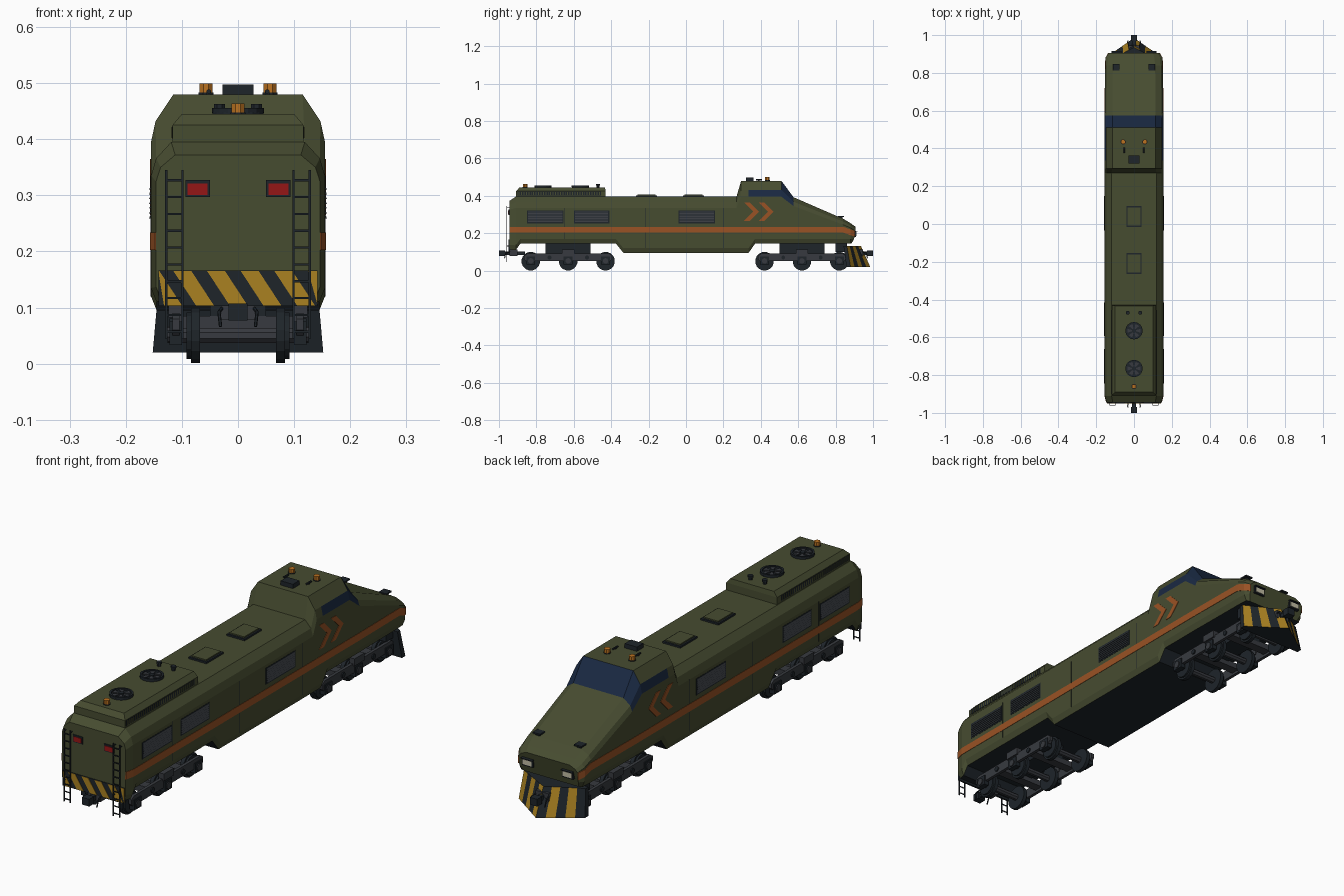
import bpy, bmesh, math
from mathutils import Vector

if "Cube" in bpy.data.objects:
    bpy.data.objects.remove(bpy.data.objects["Cube"])


def mat(name, r, g, b):
    m = bpy.data.materials.new(name)
    m.diffuse_color = (r, g, b, 1)
    m.use_nodes = True
    m.node_tree.nodes["Principled BSDF"].inputs["Base Color"].default_value = m.diffuse_color
    return m


OLIVE = mat("olive", .062, .072, .030)
ORANGE = mat("orange", .32, .085, .018)
DARK = mat("dark", .013, .018, .023)
STEEL = mat("steel", .038, .042, .050)
YELLOW = mat("yellow", .40, .22, .015)
RED = mat("red", .30, .008, .008)
GLASS = mat("glass", .010, .022, .055)
AMBER = mat("amber", .50, .17, .015)
CREAM = mat("cream", .55, .52, .38)


class Part:
    """Collects simple solids into one named object."""

    def __init__(self, name, *mats):
        self.name, self.mats, self.bm = name, mats, bmesh.new()

    def face(self, vs, m=0):
        self.bm.faces.new(vs).material_index = m

    def prism(self, pts, vec, m=0):
        a = [self.bm.verts.new(p) for p in pts]
        b = [self.bm.verts.new(Vector(p) + Vector(vec)) for p in pts]
        self.skin([a, b], lambda i, j: m, m)

    def skin(self, rings, pick, cap=0):
        n = len(rings[0])
        for i in range(len(rings) - 1):
            for j in range(n):
                k = (j + 1) % n
                self.face((rings[i][j], rings[i][k], rings[i + 1][k], rings[i + 1][j]), pick(i, j))
        self.face(rings[0], cap)
        self.face(rings[-1], cap)

    def box(self, x0, x1, y0, y1, z0, z1, m=0):
        self.prism([(x0, y0, z0), (x1, y0, z0), (x1, y1, z0), (x0, y1, z0)], (0, 0, z1 - z0), m)

    def cyl(self, p, q, r, n=8, m=0):
        p, q = Vector(p), Vector(q)
        rot = (q - p).to_track_quat('Z', 'Y')
        self.prism([p + rot @ Vector((r * math.cos((i + .5) * math.tau / n), r * math.sin((i + .5) * math.tau / n), 0))
                    for i in range(n)], q - p, m)

    def done(self):
        bmesh.ops.recalc_face_normals(self.bm, faces=self.bm.faces)
        me = bpy.data.meshes.new(self.name)
        self.bm.to_mesh(me)
        for m in self.mats:
            me.materials.append(m)
        bpy.context.collection.objects.link(bpy.data.objects.new(self.name, me))


# Body shell: lofted sections (y, bottom, w, z1, w2, z2, top w, top z)
M = (.155, .335, .146, .366, .119, .395)
C = (.155, .395, .147, .432, .115, .48)
SECT = [(-.945, .112, .146, .325, .138, .35, .112, .372), (-.91, .11, *M), (-.885, .145, *M),
        (-.375, .145, *M), (-.335, .095, *M), (.27, .095, *M), (.295, .095, *C), (.335, .095, *C),
        (.37, .145, *C), (.51, .145, *C), (.575, .145, .155, .345, .147, .368, .115, .392),
        (.84, .145, .152, .245, .142, .262, .112, .277), (.88, .145, .150, .228, .138, .241, .108, .253),
        (.905, .145, .135, .212, .125, .224, .10, .235)]
body = Part("body_shell", OLIVE, GLASS, DARK)
rings = []
for i, (y, zb, w, z1, w2, z2, wt, zt) in enumerate(SECT):
    dy = -.02 if i == len(SECT) - 1 else 0
    half = [(w - .010, y + dy, zb), (w, y + dy * .3, zb + .025), (w, y, z1), (w2, y, z2), (wt, y, zt)]
    rings.append([body.bm.verts.new(p) for p in half + [(-x, a, z) for x, a, z in reversed(half)]])


def body_mat(i, j):
    if j == 9:
        return 2
    if (i == 9 and 2 <= j <= 6) or (i in (7, 8) and j in (2, 6)):
        return 1
    return 0


body.skin(rings, body_mat)
body.done()

# Side markings: stripe, chevrons, panel seams
stripe, chev, seam = Part("side_stripe", ORANGE), Part("side_chevrons", ORANGE), Part("panel_seams", DARK)
for s in (-1, 1):
    path = [(-.945, .146), (-.91, .155), (.575, .155), (.84, .152), (.88, .150), (.904, .136)]
    rs = []
    for y, w in path:
        drop = max(0, y - .84) * .35
        rs.append([stripe.bm.verts.new((s * (w + d), y, z - drop)) for d, z in
                   ((-.002, .203), (.0015, .203), (.0015, .234), (-.002, .234))])
    stripe.skin(rs, lambda i, j: 0)
    for a in (.31, .388):
        pts = [(a, .365), (a + .03, .365), (a + .08, .315), (a + .03, .265), (a, .265), (a + .05, .315)]
        # split in two convex halves
        for idx in ((0, 1, 2, 5), (5, 2, 3, 4)):
            chev.prism([(s * .154, *pts[k]) for k in idx], (s * .003, 0, 0))
    for y in (-.65, -.215, .2):
        seam.box(s * .154, s * .1556, y - .001, y + .001, .17 if y < -.4 else .12, .335)
for p in (stripe, chev, seam):
    p.done()

# Side grilles
gr = Part("side_grilles", DARK, STEEL)
for s in (-1, 1):
    for y0, y1 in ((-.85, -.655), (-.60, -.41), (-.04, .155)):
        gr.box(s * .152, s * .156, y0, y1, .253, .322)
        for k in range(7):
            z = .259 + k * .0086
            gr.prism([(s * .156, y0 + .006, z), (s * .1585, y0 + .006, z), (s * .156, y0 + .006, z + .006)],
                     (0, y1 - y0 - .012, 0), 1)
gr.done()

# Raised rear roof housing with side vents
hs = Part("rear_roof_housing", OLIVE, DARK)
hs.skin([[hs.bm.verts.new(p) for p in ((-x, a, z), (x, a, z), (x, b, z), (-x, b, z))] for z, x, a, b in
         ((.385, .117, -.908, -.43), (.425, .117, -.908, -.43), (.445, .10, -.89, -.433))], lambda i, j: 0)
for s in (-1, 1):
    hs.box(s * .115, s * .118, -.90, -.455, .401, .423, 1)
    for k in range(34):
        y = -.895 + k * .013
        hs.box(s * .117, s * .1195, y, y + .005, .403, .421)
hs.done()

# Roof fans
fan = Part("roof_fans", DARK, STEEL)
for y in (-.565, -.765):
    fan.cyl((0, y, .444), (0, y, .449), .046, 16)
    for k in range(16):
        a, b = k * math.tau / 16, (k + 1) * math.tau / 16
        fan.prism([(r * math.cos(t), y + r * math.sin(t), .447) for r, t in ((.046, a), (.046, b), (.038, b), (.038, a))],
                  (0, 0, .009))
    for k in range(6):
        a = k * math.tau / 6
        fan.prism([(r * math.cos(a + t), y + r * math.sin(a + t), .449) for r, t in
                   ((.012, -.3), (.037, -.3), (.037, .3), (.012, .3))], (0, 0, .004), 1)
    fan.cyl((0, y, .449), (0, y, .456), .011, 8)
fan.done()

# Roof hatches, exhaust pipes, horn box and aerials
hat = Part("roof_hatches", DARK, OLIVE)
for y in (.04, -.21):
    hat.box(-.041, .041, y - .056, y + .056, .393, .402)
    hat.box(-.034, .034, y - .048, y + .048, .402, .407, 1)
hat.done()
rf = Part("roof_fittings", DARK, STEEL)
rf.box(-.028, .028, .32, .362, .479, .498)
for s in (-1, 1):
    rf.cyl((s * .033, -.47, .444), (s * .033, -.47, .455), .008)
    rf.cyl((s * .033, -.47, .455), (s * .033, -.47, .463), .011)
    rf.cyl((s * .052, .375, .485), (s * .052, .405, .485), .004)
    rf.box(s * .048, s * .056, .384, .392, .478, .486)
rf.done()

# Warning beacons
bc = Part("beacons", AMBER, DARK)
for x, y, z in ((-.057, .435, .479), (.057, .435, .479), (0, -.86, .444)):
    bc.cyl((x, y, z), (x, y, z + .004), .0145, 8, 1)
    bc.cyl((x, y, z + .004), (x, y, z + .02), .0125)
bc.done()

# Head lamps, nose marker lamps, tail lamps
lamp = Part("lamps", DARK, CREAM, RED)
for s in (-1, 1):
    lamp.box(s * .067, s * .117, .895, .909, .180, .211)
    lamp.box(s * .072, s * .112, .90, .911, .185, .205, 1)
    lamp.box(s * .066, s * .118, .895, .917, .209, .212)
    lamp.box(s * .078, s * .112, .812, .846, .287, .293)
    lamp.box(s * .085, s * .105, .818, .836, .27, .288)
    lamp.box(s * .05, s * .094, -.949, -.94, .297, .327)
    lamp.box(s * .054, s * .09, -.951, -.94, .301, .321, 2)
lamp.done()

# Rear hazard panel
hz = Part("rear_hazard_panel", DARK, YELLOW)
hz.box(-.142, .142, -.948, -.94, .103, .166)
for x in (-.172, -.115, -.055, .005, .065, .125):
    c = lambda v: max(-.142, min(.142, v))
    pts = [(c(x + .04), .104), (c(x + .072), .104), (c(x + .032), .165), (c(x), .165)]
    pts = [p for i, p in enumerate(pts) if p not in pts[:i]]
    hz.prism([(a, -.9495, z) for a, z in pts], (0, .003, 0), 1)
hz.done()

# Rear ladders
ld = Part("rear_ladders", DARK)
for s in (-1, 1):
    for x in (.099, .128):
        ld.box(s * x - .002, s * x + .002, -.960, -.956, .045, .345)
        for z in (.13, .335):
            ld.box(s * x - .0015, s * x + .0015, -.958, -.94, z, z + .003)
    for k in range(10):
        ld.box(s * .099, s * .128, -.960, -.957, .055 + k * .03, .059 + k * .03)
ld.done()

# Bogies: wheels, axles, frames, axle boxes
wh, fr = Part("wheels", DARK, STEEL), Part("bogie_frames", STEEL, DARK)
for c, t in ((-.63, 1), (.62, 1)):
    for dy in (-.2, 0, .2):
        y = c + dy
        wh.cyl((-.12, y, .05), (.12, y, .05), .014, 8, 1)
        for s in (-1, 1):
            wh.cyl((s * .068, y, .05), (s * .084, y, .05), .05, 16)
            wh.cyl((s * .084, y, .05), (s * .092, y, .05), .042, 16)
            fr.box(s * .10, s * .122, y - .024, y + .024, .033, .075, 1)
            fr.cyl((s * .12, y, .052), (s * .126, y, .052), .015, 10)
    for s in (-1, 1):
        prof = [(-.235, .06), (-.225, .05), (.225, .05), (.235, .06), (.235, .08), (.22, .09), (-.22, .09), (-.235, .08)]
        fr.prism([(s * .104, c + a, z) for a, z in prof], (s * .013, 0, 0))
        fr.box(s * .10, s * .124, c - .033, c + .033, .082, .112)
        for d in (-.1, .1):
            fr.cyl((s * .112, c + d, .07), (s * .122, c + d, .07), .011, 8, 1)
    for d in (-.1, .1):
        fr.box(-.105, .105, c + d - .02, c + d + .02, .06, .085)
    fr.box(-.05, .05, c - .12, c + .12, .08, .15, 1)
fr.done()
wh.done()

# Snow plough: striped wedge
pl = Part("snow_plough", DARK, YELLOW)
N, top, bot = 10, [], []
for i in range(N + 1):
    u = i / N * 2 - 1
    top.append(pl.bm.verts.new((u * .142, .935 - abs(u) * .075, .132)))
    bot.append(pl.bm.verts.new((u * .152, .985 - abs(u) * .105, .02)))
for i in range(N):
    pl.face((top[i], top[i + 1], bot[i + 1], bot[i]), i % 2)
tb = [pl.bm.verts.new((x, .842, .132)) for x in (.142, -.142)]
bb = [pl.bm.verts.new((x, .858, .02)) for x in (.152, -.152)]
for f in (top + tb, bot + bb, [top[0], bot[0], bb[1], tb[1]], [top[-1], bot[-1], bb[0], tb[0]], tb + bb[::-1]):
    pl.face(f)
pl.box(-.12, .12, .80, .86, .10, .15)
pl.done()

# Couplers and brake hoses at both ends
cp = Part("couplers", DARK, STEEL)
for e in (-1, 1):
    cp.box(-.010, .010, e * .86, e * .975, .083, .101)
    cp.box(-.017, .017, e * .968, e * 1.0, .077, .107)
    cp.box(-.03, .03, e * .90, e * .945, .078, .112, 1)
    for s in (-1, 1):
        cp.cyl((s * .028, e * .94, .10), (s * .034, e * .965, .092), .003, 6)
        cp.cyl((s * .034, e * .965, .092), (s * .031, e * .97, .066), .003, 6)
cp.done()
